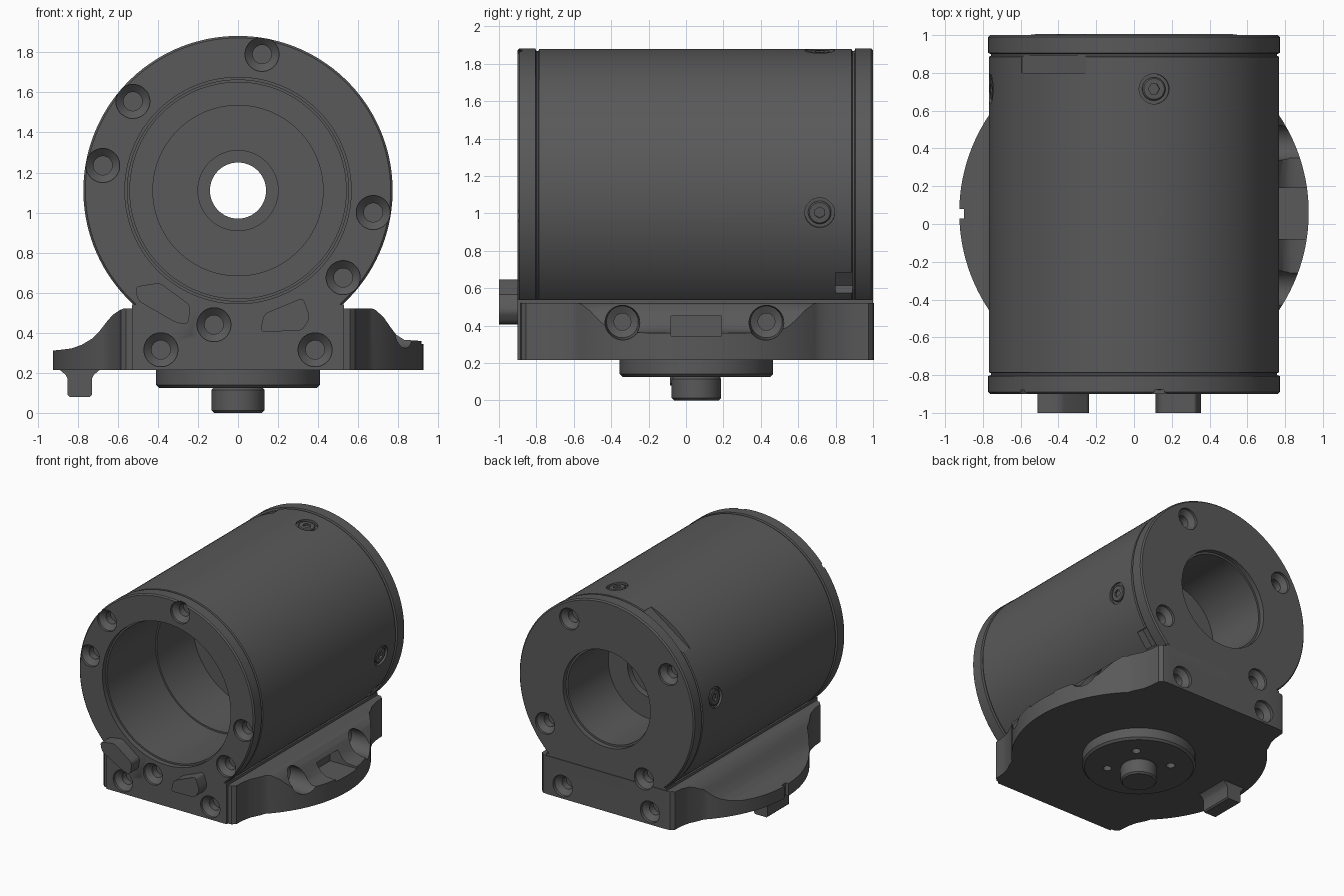
import bpy, bmesh, math
from mathutils import Vector, Matrix

if "Cube" in bpy.data.objects:
    bpy.data.objects.remove(bpy.data.objects["Cube"])

CZ = 1.11      # height of the barrel axis
CY = 0.055     # centre of the round base along y

grey = bpy.data.materials.new("dark grey")
grey.diffuse_color = (0.1, 0.1, 0.1, 1)
grey.use_nodes = True
grey.node_tree.nodes["Principled BSDF"].inputs["Base Color"].default_value = grey.diffuse_color


def make(name, bm):
    bmesh.ops.recalc_face_normals(bm, faces=bm.faces)
    me = bpy.data.meshes.new(name)
    bm.to_mesh(me)
    bm.free()
    me.materials.append(grey)
    ob = bpy.data.objects.new(name, me)
    bpy.context.collection.objects.link(ob)
    return ob


def lathe(bm, profile, n, mat):
    """Spin a closed (radius, height) profile round local z."""
    rings = []
    for r, h in profile:
        if r == 0:
            rings.append([bm.verts.new(mat @ Vector((0, 0, h)))] * n)
        else:
            rings.append([bm.verts.new(mat @ Vector((r * math.cos(t), r * math.sin(t), h)))
                          for t in (2 * math.pi * (k + 0.5) / n for k in range(n))])
    for i in range(len(rings)):
        a, b = rings[i], rings[(i + 1) % len(rings)]
        for k in range(n):
            q = []
            for v in (a[k], a[(k + 1) % n], b[(k + 1) % n], b[k]):
                if v not in q:
                    q.append(v)
            if len(q) > 2:
                bm.faces.new(q)


def prism(bm, pts, axis, lo, hi):
    """Extrude a 2D outline along y (x,z points) or z (x,y points)."""
    def at(p, d):
        return (p[0], d, p[1]) if axis == 'y' else (p[0], p[1], d)
    a = [bm.verts.new(at(p, lo)) for p in pts]
    b = [bm.verts.new(at(p, hi)) for p in pts]
    bm.faces.new(a)
    bm.faces.new(b[::-1])
    for i in range(len(pts)):
        j = (i + 1) % len(pts)
        bm.faces.new((a[i], a[j], b[j], b[i]))


def box(bm, lo, hi, mat=Matrix()):
    lo, hi = Vector(lo), Vector(hi)
    m = mat @ Matrix.Translation((lo + hi) / 2) @ Matrix.Diagonal((*(hi - lo), 1))
    bmesh.ops.create_cube(bm, size=1, matrix=m)


def aim(pos, d):
    return Matrix.Translation(pos) @ Vector(d).to_track_quat('Z', 'Y').to_matrix().to_4x4()


def boolean(ob, other, op):
    m = ob.modifiers.new("cut", 'BOOLEAN')
    m.object, m.operation, m.solver = other, op, 'EXACT'
    dg = bpy.context.evaluated_depsgraph_get()
    me = bpy.data.meshes.new_from_object(ob.evaluated_get(dg))
    ob.modifiers.clear()
    ob.data = me
    bpy.data.objects.remove(other)


def smooth(ob, angle=30):
    bpy.ops.object.select_all(action='DESELECT')
    ob.select_set(True)
    bpy.context.view_layer.objects.active = ob
    bpy.ops.object.shade_smooth_by_angle(angle=math.radians(angle))


def rounded(pts, r=0.025, n=4):
    """Round the corners of an outline."""
    out = []
    for i, p in enumerate(pts):
        p = Vector(p)
        a = p + (Vector(pts[i - 1]) - p).normalized() * r
        b = p + (Vector(pts[(i + 1) % len(pts)]) - p).normalized() * r
        for k in range(n + 1):
            t = k / n
            out.append(a * (1 - t) ** 2 + p * 2 * t * (1 - t) + b * t * t)
    return out


# Barrel with end plates, grooves and stepped bore
bm = bmesh.new()
along_y = Matrix.Translation((0, 0, CZ)) @ Matrix.Rotation(-math.pi / 2, 4, 'X')
lathe(bm, [(.762, -.9), (.772, -.89), (.772, -.805), (.758, -.8), (.758, -.79), (.769, -.785),
           (.769, .885), (.758, .89), (.758, .9), (.772, .905), (.772, .99), (.762, 1),
           (.385, 1), (.385, .96), (.37, .96), (.37, .45), (.2, .45), (.2, .4), (.14, .4),
           (.14, .32), (.2, .32), (.2, .28), (.425, .28), (.425, .2), (.54, .2), (.54, -.25),
           (.552, -.25), (.552, -.86), (.565, -.86), (.565, -.9)], 128, along_y)
barrel = make("barrel_and_base", bm)

# Pedestal under the barrel
bm = bmesh.new()
box(bm, (-.53, -.9, .215), (.53, 1, .54))
boolean(barrel, make("pedestal", bm), 'UNION')

# Rounded wings: plan outline intersected with the scooped cross-section
half = [(.52, -.89), (.56, -.885), (.585, -.86), (.59, -.78), (.605, -.71), (.64, -.64)]
arc = [(.925 * math.cos(t), CY + .925 * math.sin(t))
       for t in (math.radians(-45 + 90 * k / 40) for k in range(41))]
right = half + arc + [(x, 2 * CY - y) for x, y in half[::-1]]
right = [(x, y + .005) for x, y in right]
bm = bmesh.new()
prism(bm, right + [(-x, y) for x, y in right[::-1]], 'z', .215, .52)
wings = make("wings", bm)
bm = bmesh.new()
prism(bm, [(-1, .2), (-1, .31), (-.9, .313), (-.83, .322), (-.78, .34), (-.73, .37), (-.69, .41),
           (-.655, .455), (-.625, .49), (-.59, .513), (-.55, .53), (.64, .53), (.685, .515),
           (.725, .48), (.76, .43), (.79, .39), (.83, .365), (.9, .36), (1, .36), (1, .2)],
      'y', -1.1, 1.2)
boolean(wings, make("wing_section", bm), 'INTERSECT')
bm = bmesh.new()
SCREW = [(0, -.03), (.085, -.03), (.085, .02), (.047, .055), (.047, .11), (0, .11)]
for y in (-.34, .43):                                   # side screw scallops
    lathe(bm, [(0, -.4), (.11, -.4), (.085, 0), (.045, .02), (.045, .08), (0, .08)], 32,
          aim((.64, y, .42), (-1, 0, 0)))
box(bm, (.68, -.08, .345), (1, .19, .45))               # middle pocket
box(bm, (-.95, .03, .2), (-.9, .08, .4))                # index notch
boolean(wings, make("wing_cutter", bm), 'DIFFERENCE')
boolean(barrel, wings, 'UNION')

# Countersunk screw holes, set screws and slots
bm = bmesh.new()
low = [(-.385, .315), (.385, .315)]
front = [(.12, 1.79), (-.525, 1.555), (-.675, 1.235), (.675, 1.0), (.525, .675), (-.12, .44)]
back = [(.64 * math.cos(math.radians(a)), CZ + .64 * math.sin(math.radians(a)))
        for a in (59, 148, -32, -121)]
for x, z in front + low:
    lathe(bm, SCREW, 32, aim((x, -.9, z), (0, 1, 0)))
for x, z in back + low:
    lathe(bm, SCREW, 32, aim((x, 1, z), (0, -1, 0)))
for a in (82, 172, -8):                                 # set screws round the barrel
    c, s = math.cos(math.radians(a)), math.sin(math.radians(a))
    lathe(bm, [(0, -.03), (.08, -.03), (.08, .02), (0, .02)], 32,
          aim((.769 * c, .715, CZ + .769 * s), (-c, 0, -s)))
for a, w, d in ((125, .21, .735), (-39, .07, .70)):     # slots by the back plate
    rot = Matrix.Translation((0, 0, CZ)) @ Matrix.Rotation(-math.radians(a), 4, 'Y')
    box(bm, (d, .80, -w), (.85, .89, w), rot)
boolean(barrel, make("hole_cutter", bm), 'DIFFERENCE')
smooth(barrel)

# Set screw heads with hexagon sockets
for i, a in enumerate((82, 172, -8)):
    c, s = math.cos(math.radians(a)), math.sin(math.radians(a))
    m = aim((.75 * c, .715, CZ + .75 * s), (c, 0, s))
    bm = bmesh.new()
    lathe(bm, [(0, -.02), (.062, -.02), (.062, .008), (.055, .014), (0, .014)], 24, m)
    head = make("set_screw_%d" % (i + 1), bm)
    bm = bmesh.new()
    lathe(bm, [(0, -.01), (.03, -.01), (.03, .05), (0, .05)], 6, m)
    boolean(head, make("hex_cutter", bm), 'DIFFERENCE')
    smooth(head)

# Front pegs
pegs = {"left_peg": [(-.515, .63), (-.39, .65), (-.235, .535), (-.25, .44), (-.31, .45), (-.5, .56)],
        "right_peg": [(.11, .405), (.13, .495), (.325, .575), (.36, .475), (.32, .41)]}
for name, pts in pegs.items():
    bm = bmesh.new()
    prism(bm, rounded(pts), 'y', -1, -.88)
    smooth(make(name, bm))

# Turntable disc and centre knob below
down = Matrix.Translation((0, CY, 0))
bm = bmesh.new()
lathe(bm, [(0, .125), (.395, .125), (.41, .14), (.41, .22), (0, .22)], 64, down)
disc = make("turntable_disc", bm)
bm = bmesh.new()
for k in range(4):
    t = math.pi / 4 + k * math.pi / 2
    lathe(bm, [(0, .1), (.032, .1), (.032, .18), (0, .18)], 16,
          down @ Matrix.Translation((.23 * math.cos(t), .23 * math.sin(t), 0)))
boolean(disc, make("disc_cutter", bm), 'DIFFERENCE')
smooth(disc)
bm = bmesh.new()
lathe(bm, [(0, 0), (.12, 0), (.132, .012), (.132, .115), (.12, .13), (0, .13)], 48, down)
smooth(make("centre_knob", bm))

# Lever tab under the left wing
bm = bmesh.new()
prism(bm, [(-.84, .08), (-.74, .08), (-.73, .09), (-.73, .17), (-.72, .19), (-.69, .215), (-.69, .23),
           (-.89, .23), (-.89, .215), (-.86, .19), (-.85, .17), (-.85, .09)], 'y', -.085, .185)
smooth(make("lever_tab", bm))
